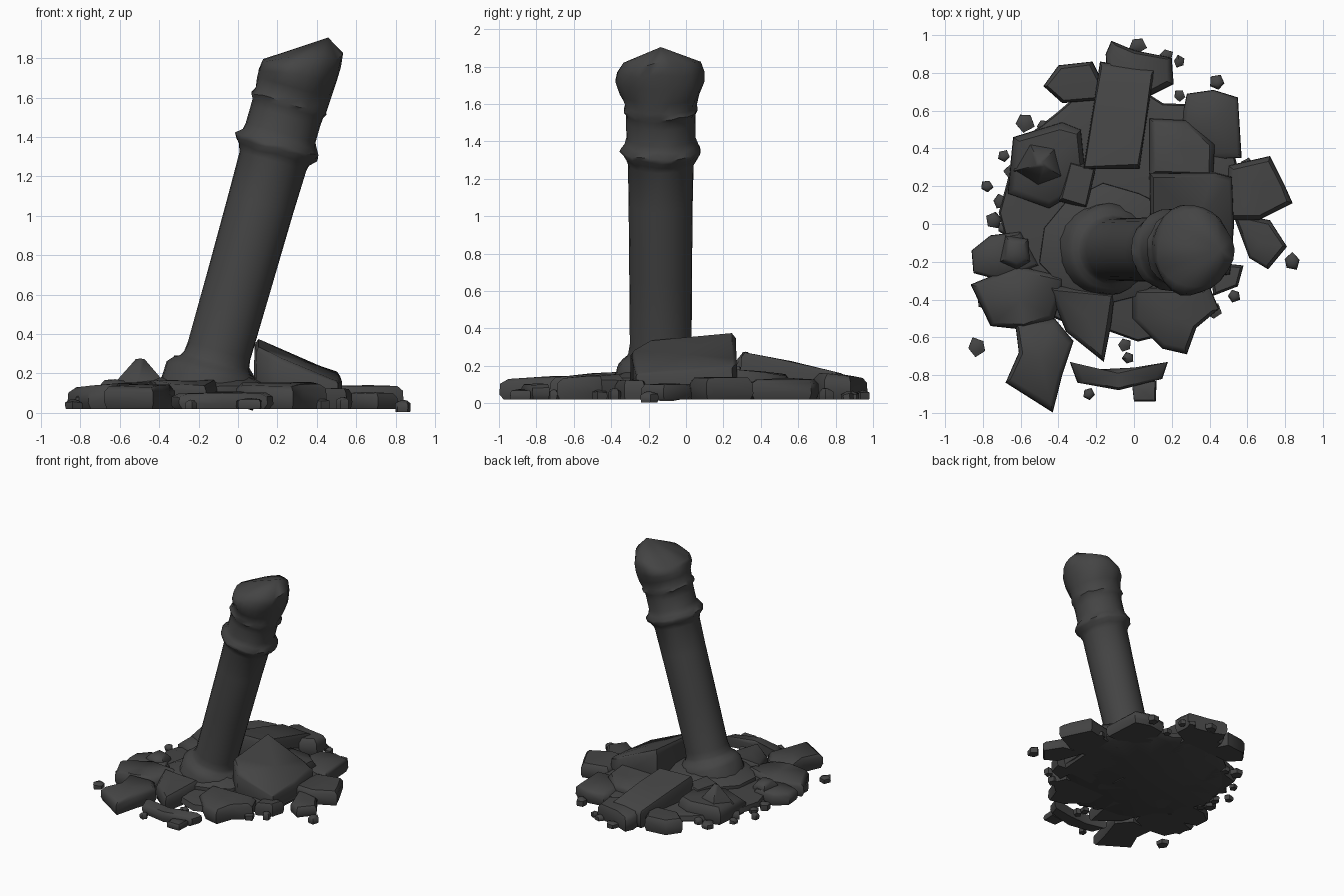
import bpy, math, random
from mathutils import Vector

if "Cube" in bpy.data.objects:
    bpy.data.objects.remove(bpy.data.objects["Cube"])

random.seed(7)
mat = bpy.data.materials.new("charcoal stone")
mat.diffuse_color = (0.058, 0.058, 0.058, 1)
mat.use_nodes = True
mat.node_tree.nodes["Principled BSDF"].inputs["Base Color"].default_value = mat.diffuse_color


def make(name, verts, faces, angle=48):
    me = bpy.data.meshes.new(name)
    me.from_pydata(verts, [], faces)
    me.materials.append(mat)
    ob = bpy.data.objects.new(name, me)
    bpy.context.collection.objects.link(ob)
    bpy.ops.object.select_all(action='DESELECT')
    ob.select_set(True)
    bpy.context.view_layer.objects.active = ob
    bpy.ops.object.mode_set(mode='EDIT')
    bpy.ops.mesh.select_all(action='SELECT')
    bpy.ops.mesh.normals_make_consistent(inside=False)
    bpy.ops.object.mode_set(mode='OBJECT')
    bpy.ops.object.shade_smooth_by_angle(angle=math.radians(angle))
    return ob


def skin(rings, n):
    """Faces joining stacked rings of n verts, centre verts at both ends."""
    f = []
    for k in range(rings - 1):
        for i in range(n):
            j = (i + 1) % n
            f.append((k * n + i, k * n + j, (k + 1) * n + j, (k + 1) * n + i))
    lo, hi, t = rings * n, rings * n + 1, (rings - 1) * n
    for i in range(n):
        j = (i + 1) % n
        f += [(lo, j, i), (hi, t + i, t + j)]
    return f


def rock(name, pts, top, sx=0, sy=0, low=0.02, inset=0.84, edge=.78):
    """Broken stone: outline with a plane top of slope sx, sy and worn upper edge."""
    n = len(pts)
    cx, cy = sum(p[0] for p in pts) / n, sum(p[1] for p in pts) / n
    v = []
    for s, h in ((0.92, 0), (1, 0.3), (0.985, edge), (inset, 1)):
        for x, y in pts:
            q = s + (random.uniform(-.03, .03) if h == 1 else 0)
            px, py = cx + (x - cx) * q, cy + (y - cy) * q
            t = max(top + sx * (px - cx) + sy * (py - cy), low + 0.03)
            v.append((px, py, low + (t - low) * h + (random.uniform(-.006, .004) if h else 0)))
    v += [(cx, cy, low), (cx, cy, top + 0.006)]
    return make(name, v, skin(4, n))


# leaning column: lathe about a tilted axis, with a jagged broken head
D = Vector((0.272, 0, 0.962))
U = Vector((0.962, 0, -0.272))
V = Vector((0, 1, 0))
P0 = Vector((-0.128, -0.135, 0.2))
N = 24
profile = [(.25, -.12), (.24, -.01), (.215, .03), (.185, .045), (.172, .07), (.165, .12),
           (.168, .5), (.172, .9), (.176, 1.12), (.19, 1.155), (.214, 1.185), (.218, 1.205),
           (.196, 1.235), (.184, 1.27), (.184, 1.36), (.186, 1.4), (.2, 1.425), (.19, 1.45)]
verts = []
for r, s in profile:
    wob = 0.007 if r > .188 else 0.0015
    for i in range(N):
        a = math.tau * i / N
        rr = r + random.uniform(-wob, wob)
        verts.append(P0 + D * (s + random.uniform(-wob, wob)) + U * rr * math.cos(a) + V * rr * math.sin(a))
jag = [.02, .0, .02, .025, .0, -.01, .0, -.015, .0, .02, .015, -.01]
for k, (ru, rv, s) in enumerate([(.195, .212, 1.51), (.2, .24, 1.57), (.198, .235, 1.62), (.19, .205, 1.665)]):
    for i in range(N):
        a = math.tau * i / N
        w = k / 3
        j = (jag[i // 2] + jag[((i + 1) // 2) % 12]) / 2
        q = 1 + .03 * math.sin(3 * a + k) + random.uniform(-.02, .02)
        verts.append(P0 + D * (s + w * (.06 * math.cos(a) + j))
                     + U * ru * q * math.cos(a) + V * rv * q * math.sin(a))
verts += [P0 + D * -.12, P0 + D * 1.80 + U * .1]
make("broken_column", verts, skin(len(profile) + 4, N), 50)

# low rubble bed and mound round the column foot
bed = []
for i in range(26):
    a = math.tau * i / 26
    r = random.uniform(.92, 1.08)
    bed.append((.64 * r * math.cos(a) - .06, .66 * r * math.sin(a) + .06))
rock("rubble_bed", bed, .11, inset=.88)
mound = [(-.12 + .37 * math.cos(i * .571) * random.uniform(.85, 1.1),
          -.11 + .33 * math.sin(i * .571) * random.uniform(.85, 1.1)) for i in range(11)]
rock("foot_mound", mound, .185, inset=.66, edge=.7)

# large fallen blocks
rock("fallen_block", [(.09, -.2), (.2, -.3), (.51, -.27), (.53, .0), (.52, .25), (.42, .275), (.08, .27)],
     .255, -.41, .09, inset=.93, edge=.9)
rock("north_slab", [(-.27, .29), (.03, .29), (.06, .5), (.11, .82), (-.18, .86), (-.22, .6)], .22, 0, -.2, inset=.93, edge=.88)
rock("west_slab", [(-.67, .16), (-.45, .08), (-.25, .2), (-.28, .5), (-.38, .54), (-.64, .46)], .165, .08, .05)
rock("west_shard", [(-.64, .28), (-.51, .2), (-.36, .24), (-.4, .42), (-.56, .44)], .27, .02, 0, inset=.15, edge=.5)
rock("inner_shard", [(-.4, .12), (-.25, .08), (-.2, .3), (-.34, .34)], .19, .1, .0)

# flat outer stones
rock("southwest_stone", [(-.68, -.84), (-.43, -.998), (-.38, -.8), (-.32, -.62), (-.42, -.5), (-.63, -.52), (-.61, -.68)], .14, 0, .03)
rock("west_plate", [(-.865, -.32), (-.76, -.54), (-.58, -.56), (-.42, -.5), (-.36, -.28), (-.62, -.22)], .145, .05, 0)
rock("west_stone", [(-.86, -.14), (-.76, -.06), (-.6, -.04), (-.5, -.22), (-.7, -.3), (-.85, -.26)], .12, .06, 0)
rock("west_knob", [(-.71, -.2), (-.62, -.24), (-.55, -.2), (-.56, -.08), (-.68, -.06)], .165, inset=.6)
rock("northwest_stone", [(-.48, .73), (-.4, .84), (-.22, .86), (-.12, .66), (-.38, .64)], .14)
rock("north_stone", [(-.15, .9), (-.12, .97), (.0, .92), (.2, .88), (.21, .74), (.05, .66), (-.14, .72)], .15, 0, -.1)
rock("northeast_stone", [(.28, .69), (.42, .71), (.55, .67), (.57, .35), (.4, .34), (.24, .5)], .13)
rock("inner_northeast_stone", [(.08, .25), (.42, .25), (.43, .42), (.28, .55), (.08, .56)], .165, 0, -.1)
rock("east_stone", [(.5, .31), (.72, .36), (.8, .2), (.84, .11), (.66, .02), (.48, .02)], .135)
rock("southeast_stone", [(.52, .06), (.72, .02), (.81, -.12), (.71, -.24), (.61, -.18)], .10)
rock("south_stone", [(-.01, -.34), (.4, -.33), (.45, -.45), (.33, -.55), (.28, -.69), (.15, -.66), (-.01, -.5)], .145, 0, .06)
rock("inner_south_stone", [(-.46, -.32), (-.1, -.36), (-.12, -.53), (-.16, -.73), (-.36, -.57)], .155, 0, .08)
rock("south_splinter", [(-.34, -.73), (-.2, -.77), (.0, -.76), (.18, -.73), (.15, -.82), (-.08, -.88), (-.3, -.84)], .10)
rock("south_chip", [(-.01, -.85), (.12, -.83), (.115, -.94), (.0, -.94)], .07)
rock("corner_stone", [(.4, -.2), (.58, -.22), (.55, -.33), (.42, -.38)], .12)

# scattered pebbles round the rim
pebbles = [(-.83, -.65, .055), (-.74, .02, .05), (-.78, .2, .035), (-.71, .12, .04), (-.69, .36, .035),
           (-.58, .54, .055), (-.48, .52, .04), (.02, .945, .05), (.17, .89, .04), (.24, .86, .035),
           (.44, .75, .045), (.24, .68, .035), (.835, -.2, .05), (.42, -.46, .045), (.53, -.38, .04),
           (-.08, -.53, .04), (-.05, -.64, .04), (-.03, -.71, .035), (-.24, -.9, .035), (.6, .05, .05),
           (.6, .31, .04), (-.64, .04, .05), (-.64, .28, .05), (-.78, -.4, .06), (-.69, -.02, .04)]
for k, (x, y, r) in enumerate(pebbles):
    pts = []
    t = random.uniform(0, 6)
    for i in range(5):
        a = t + math.tau * i / 5
        q = r * random.uniform(.8, 1.1)
        pts.append((x + q * math.cos(a), y + q * math.sin(a)))
    rock("pebble_%02d" % (k + 1), pts, .04 + r * random.uniform(.4, .9), low=.005 if k == 12 else .02, inset=.6)
